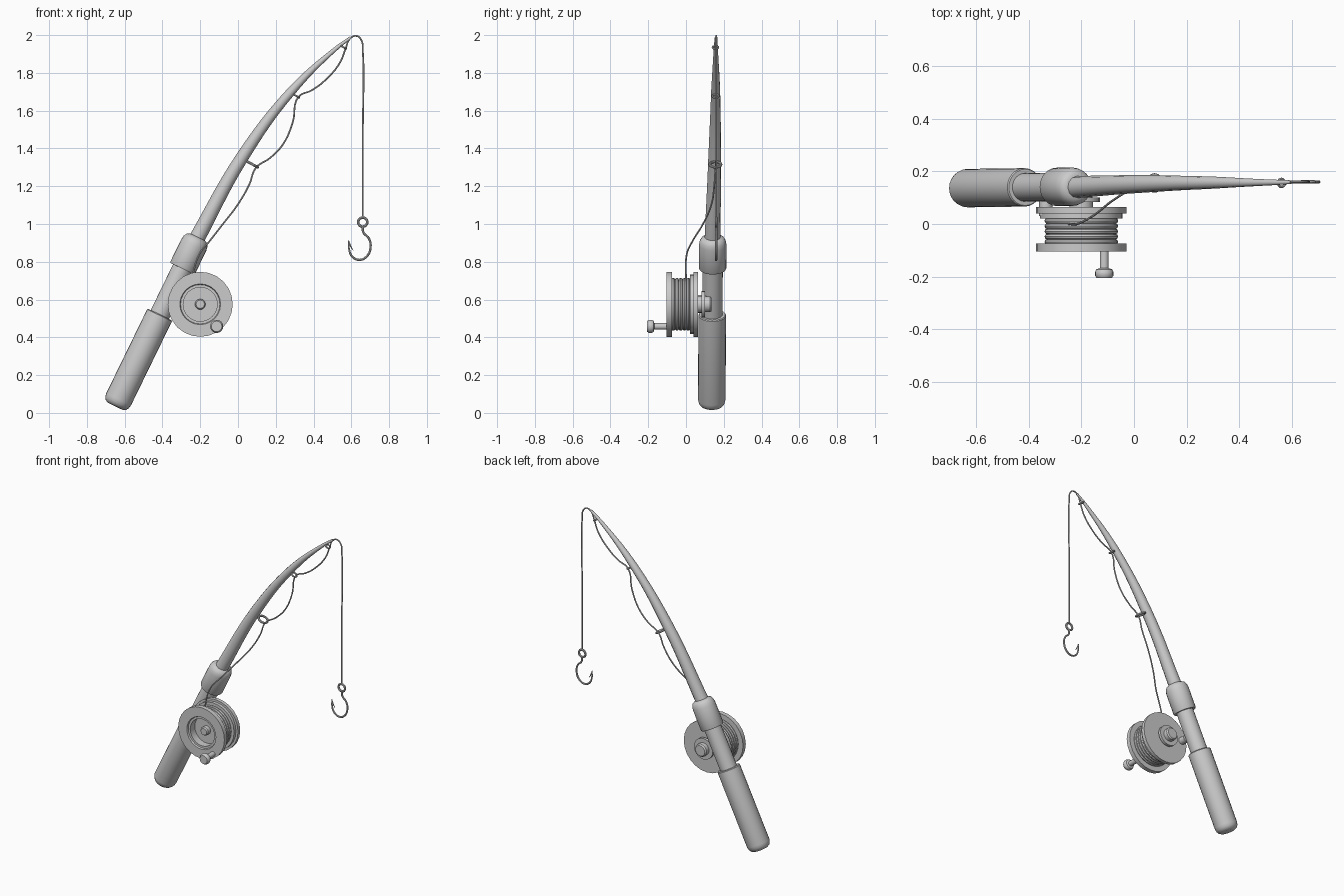
import bpy, bmesh, math
from mathutils import Vector, Matrix

if "Cube" in bpy.data.objects:
    bpy.data.objects.remove(bpy.data.objects["Cube"])


def finish(ob):
    bpy.ops.object.select_all(action='DESELECT')
    ob.select_set(True)
    bpy.context.view_layer.objects.active = ob
    if ob.type == 'CURVE':
        bpy.ops.object.convert(target='MESH')
        ob = bpy.context.object
    bpy.ops.object.shade_smooth_by_angle(angle=math.radians(35))
    return ob


def lathe(name, origin, axis, profile, sides=24):
    """Spin (radius, height) points around an axis."""
    bm = bmesh.new()
    rings = []
    for r, h in profile:
        if r == 0:
            rings.append([bm.verts.new((0, 0, h))] * sides)
        else:
            rings.append([bm.verts.new((r * math.cos(2 * math.pi * i / sides),
                                        r * math.sin(2 * math.pi * i / sides), h))
                          for i in range(sides)])
    for a, b in zip(rings, rings[1:]):
        for i in range(sides):
            j = (i + 1) % sides
            bm.faces.new(list(dict.fromkeys((a[i], a[j], b[j], b[i]))))
    bmesh.ops.recalc_face_normals(bm, faces=bm.faces)
    rot = Vector((0, 0, 1)).rotation_difference(Vector(axis)).to_matrix().to_4x4()
    bm.transform(Matrix.Translation(origin) @ rot)
    me = bpy.data.meshes.new(name)
    bm.to_mesh(me)
    bm.free()
    ob = bpy.data.objects.new(name, me)
    bpy.context.collection.objects.link(ob)
    return finish(ob)


def tube(name, points, radius, radii=None, sides=2, res=6):
    """Round tube along a smooth path."""
    cu = bpy.data.curves.new(name, 'CURVE')
    cu.dimensions = '3D'
    cu.bevel_depth = radius
    cu.bevel_resolution = sides
    cu.resolution_u = res
    cu.use_fill_caps = True
    sp = cu.splines.new('BEZIER')
    sp.bezier_points.add(len(points) - 1)
    for i, p in enumerate(points):
        bp = sp.bezier_points[i]
        bp.co = p
        bp.handle_left_type = bp.handle_right_type = 'AUTO'
        bp.radius = radii[i] / radius if radii else 1
    ob = bpy.data.objects.new(name, cu)
    bpy.context.collection.objects.link(ob)
    return finish(ob)


def ring(name, loc, axis, major, minor, seg=24):
    rot = Vector((0, 0, 1)).rotation_difference(Vector(axis)).to_euler()
    bpy.ops.mesh.primitive_torus_add(location=loc, rotation=rot, major_radius=major,
                                     minor_radius=minor, major_segments=seg, minor_segments=8)
    bpy.context.object.name = name
    finish(bpy.context.object)


# Handle: grip, reel seat and front sleeve on one tilted axis
base = Vector((-0.65, 0.136, 0.035))
axis = Vector((0.438, 0.006, 0.899)).normalized()
lathe("grip", base, axis, [(0, 0), (.045, 0), (.06, .008), (.069, .022), (.073, .04),
                           (.073, .535), (.069, .54), (0, .54)])
lathe("reel_seat", base, axis, [(0, .5), (.054, .5), (.054, .85), (0, .85)])
lathe("sleeve", base, axis, [(0, .81), (.07, .81), (.073, .816), (.073, .95), (.069, .972),
                             (.06, .988), (.045, .996), (0, .996)])

# Tapered bent rod
tube("rod", [(-.225, .14, .91), (.02, .152, 1.35), (.28, .157, 1.70), (.52, .158, 1.93),
             (.597, .159, 1.988)], .04, [.042, .034, .024, .011, .007], 4, 8)

# Line guides
for i, (x, z, n, r) in enumerate([(.078, 1.315, (.48, 0, .88), .03),
                                  (.31, 1.677, (.5, 0, .86), .017),
                                  (.56, 1.935, (.5, 0, .86), .015)]):
    ring(f"line_guide_{i + 1}", (x, .156, z), n, r, .007 if i == 0 else .005)

# Reel body: rear plate, spool core and dished front flange
RX, RZ = -.2, .575
front = (0, -1, 0)
lathe("reel_body", (RX, 0, RZ), front,
      [(0, -.064), (.172, -.064), (.172, -.04), (.157, -.04), (.157, -.02), (.125, -.02),
       (.125, .075), (.172, .075), (.172, .104), (.108, .104), (.104, .094), (.09, .094),
       (.09, .045), (0, .045)])
lathe("reel_hub", (RX, 0, RZ), front, [(0, .04), (.028, .04), (.028, .072), (.022, .08), (0, .08)], 16)
for i in range(5):
    ring(f"wound_line_{i + 1}", (RX, .012 - i * .02, RZ), front, .129, .011, 28)

# Crank knob
lathe("crank_knob", (-.113, 0, .458), front,
      [(0, .09), (.017, .09), (.017, .168), (.03, .172), (.035, .182), (.035, .196),
       (.028, .206), (0, .206)], 16)

# Rear boss and the foot joining reel to rod
lathe("reel_boss", (RX, 0, RZ), (0, 1, 0),
      [(0, .055), (.045, .055), (.045, .083), (.07, .083), (.07, .101), (.042, .101),
       (.042, .128), (.035, .136), (0, .136)], 20)
lathe("reel_foot", (-.335, .03, .6), (0, 1, 0), [(0, 0), (.025, 0), (.025, .08), (0, .08)], 12)

# Fishing line, sagging between guides, then hanging to the hook
Y = .16
tube("fishing_line", [(-.25, 0, .69), (-.205, .004, .84), (-.15, .035, .91), (-.08, .09, 1.0),
                      (0, .135, 1.105), (.06, .15, 1.21), (.095, .156, 1.298), (.17, Y, 1.35),
                      (.24, Y, 1.425), (.29, Y, 1.54), (.32, Y, 1.673), (.39, Y, 1.708),
                      (.46, Y, 1.76), (.54, Y, 1.855), (.57, Y, 1.93), (.592, Y, 1.98),
                      (.625, Y, 1.996), (.652, Y, 1.975), (.661, Y, 1.91), (.661, Y, 1.5),
                      (.661, Y, 1.035)], .0045)

# Hook with eye and barb
ring("hook_eye", (.66, Y, 1.01), front, .024, .007)
tube("hook", [(.66, Y, .985), (.664, Y, .955), (.692, Y, .925), (.702, Y, .88), (.683, Y, .83),
              (.642, Y, .81), (.603, Y, .83), (.588, Y, .868), (.585, Y, .915)],
     .006, [.006] * 7 + [.005, .001])
tube("hook_barb", [(.585, Y, .912), (.595, Y, .885), (.61, Y, .86)], .004, [.003, .004, .001])
